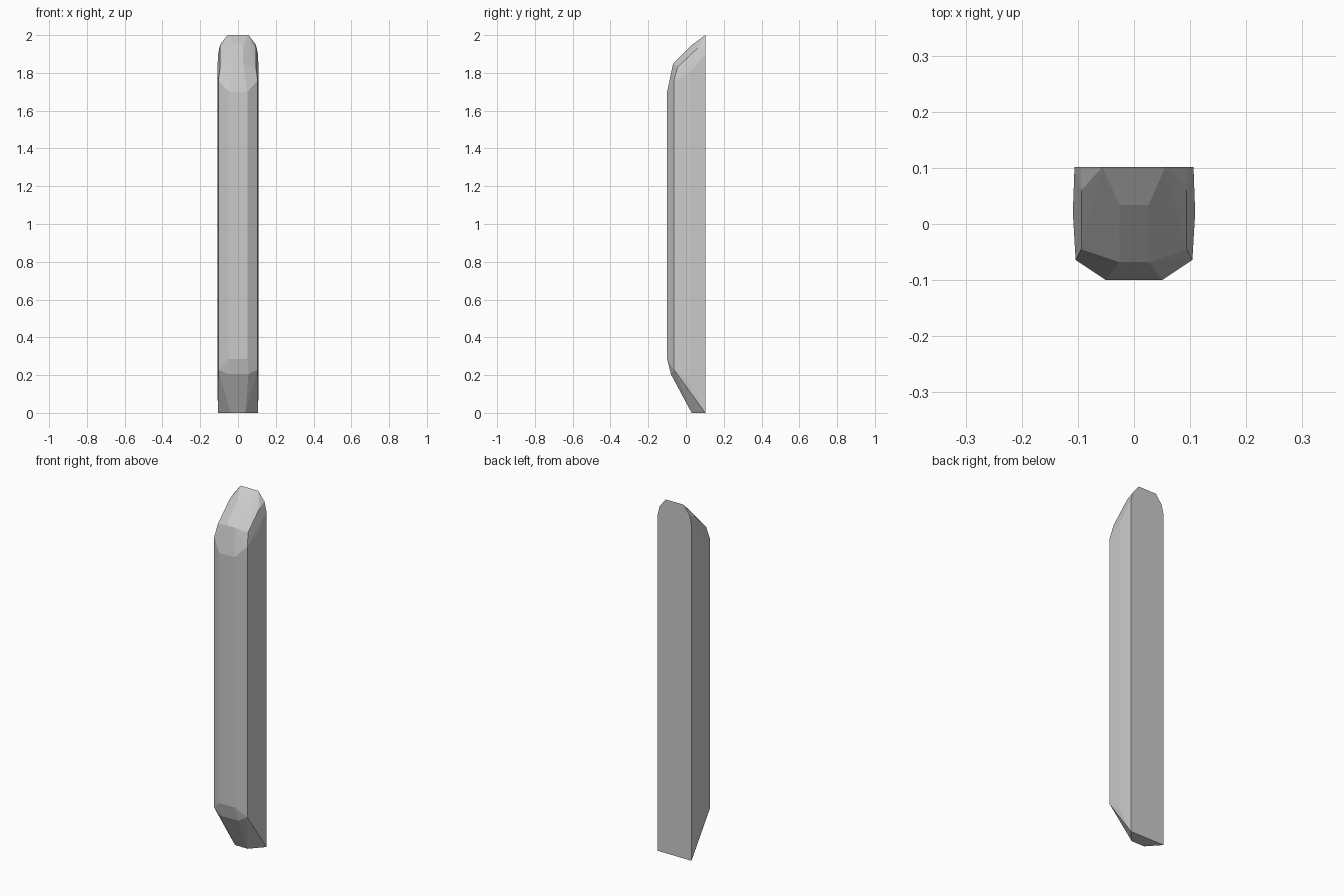
import bpy, bmesh

if "Cube" in bpy.data.objects:
    bpy.data.objects.remove(bpy.data.objects["Cube"])

# Right-half corner points of the faceted pillar (x, y, z)
shaft = [(0.05, -0.1), (0.104, -0.064), (0.109, 0.02), (0.106, 0.102)]
top_cap = [
    (0.05, -0.1, 1.70), (0.104, -0.064, 1.76), (0.109, 0.02, 1.80), (0.106, 0.102, 1.90),
    (0.026, -0.068, 1.85), (0.094, -0.045, 1.83),
    (0.026, 0.034, 1.95), (0.094, 0.06, 1.93),
    (0.056, 0.102, 2.0), (0.094, 0.102, 1.95),
]
bottom_z = [0.285, 0.23, 0.16, 0.01]
bottom_cap = [(x, y, z) for (x, y), z in zip(shaft, bottom_z)]
bottom_cap += [(0.055, -0.08, 0.205), (0.04, 0.03, 0.0), (0.106, 0.102, 0.0)]

# Pillar: mirrored points wrapped in a convex hull
bm = bmesh.new()
for x, y, z in top_cap + bottom_cap:
    for s in (1, -1):
        bm.verts.new((s * x, y, z))
result = bmesh.ops.convex_hull(bm, input=bm.verts[:])
bmesh.ops.delete(bm, geom=[v for v in bm.verts if not v.link_faces], context='VERTS')
bmesh.ops.dissolve_limit(bm, angle_limit=0.01, verts=bm.verts[:], edges=bm.edges[:])
bmesh.ops.recalc_face_normals(bm, faces=bm.faces[:])

mesh = bpy.data.meshes.new("pillar")
bm.to_mesh(mesh)
bm.free()
pillar = bpy.data.objects.new("pillar", mesh)
bpy.context.collection.objects.link(pillar)
